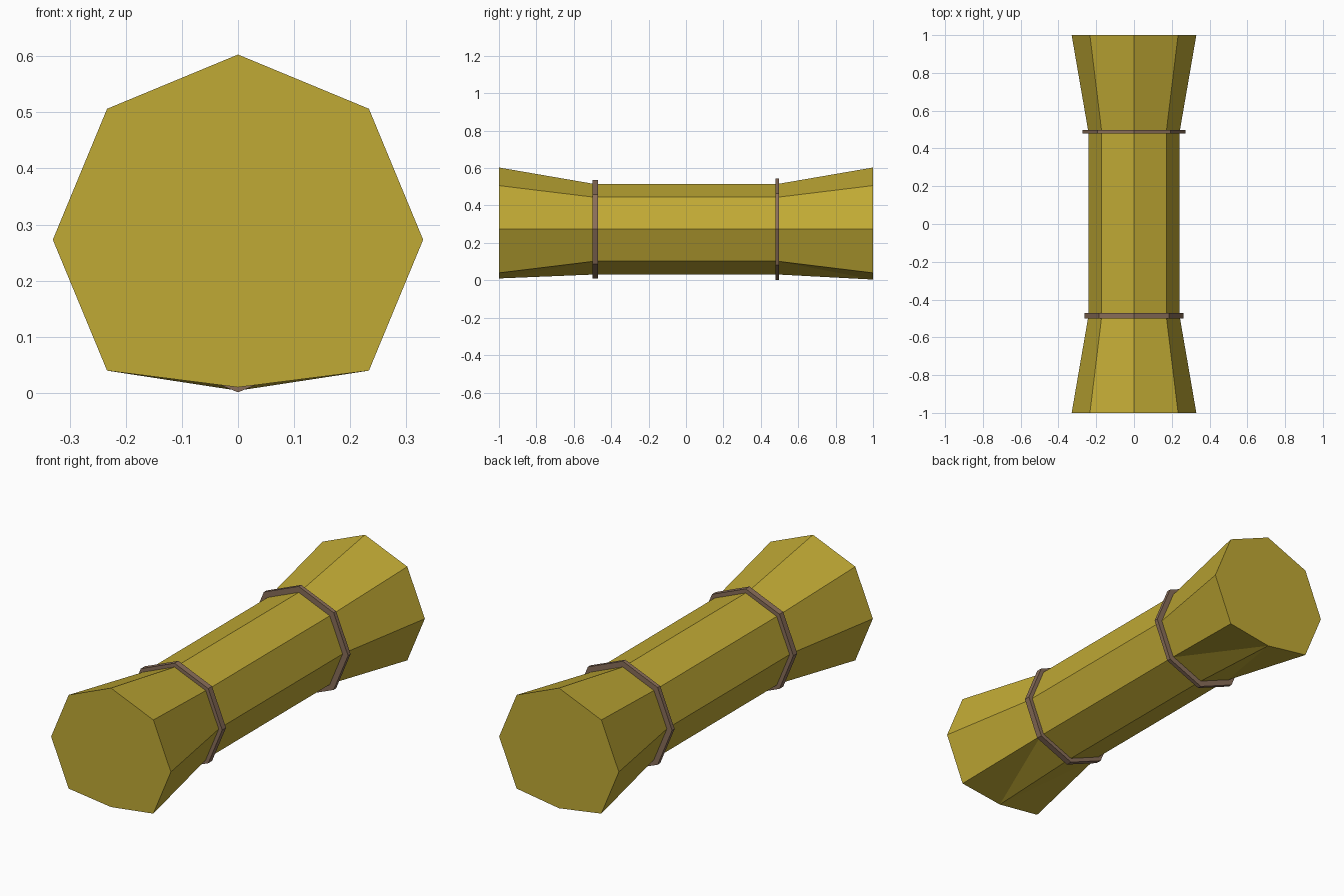
import bpy
import bmesh
from math import sin, cos, pi

default = bpy.data.objects.get("Cube")
if default:
    bpy.data.objects.remove(default, do_unlink=True)

AXIS_Z = 0.273
SIDES = 8
BOTTOM = 6  # index of the corner pointing straight down


def material(name, color):
    mat = bpy.data.materials.new(name)
    mat.use_nodes = True
    mat.diffuse_color = color
    mat.node_tree.nodes["Principled BSDF"].inputs["Base Color"].default_value = color
    return mat


def octagon(bm, y, radius):
    return [bm.verts.new((radius * cos(2 * pi * i / SIDES), y,
                          AXIS_Z + radius * sin(2 * pi * i / SIDES)))
            for i in range(SIDES)]


def bridge(bm, a, b):
    for i in range(SIDES):
        j = (i + 1) % SIDES
        bm.faces.new((a[i], a[j], b[j], b[i]))


def finish(bm, name, mat):
    bmesh.ops.recalc_face_normals(bm, faces=bm.faces[:])
    mesh = bpy.data.meshes.new(name)
    bm.to_mesh(mesh)
    bm.free()
    mesh.materials.append(mat)
    obj = bpy.data.objects.new(name, mesh)
    bpy.context.collection.objects.link(obj)
    return obj


straw = material("straw yellow", (0.53, 0.40, 0.035, 1))
twine = material("twine brown", (0.25, 0.155, 0.10, 1))

# Bundle: straight waist flaring to both ends, with flattened undersides
bm = bmesh.new()
front, waist_a, waist_b, back = [
    octagon(bm, y, r) for y, r in
    ((-1, 0.33), (-0.49, 0.242), (0.49, 0.242), (1, 0.33))]
front[BOTTOM].co.z = 0.01
back[BOTTOM].co.z = 0.004
bridge(bm, waist_a, waist_b)
for end, waist in ((front, waist_a), (back, waist_b)):
    bm.faces.new(end)
    for i in range(SIDES):
        j = (i + 1) % SIDES
        if BOTTOM in (i, j):
            # Fold the bent underside from the end tip to the waist side corner
            side = j if i == BOTTOM else i
            bm.faces.new((end[side], end[BOTTOM], waist[side]))
            bm.faces.new((waist[side], end[BOTTOM], waist[BOTTOM]))
        else:
            bm.faces.new((end[i], end[j], waist[j], waist[i]))
finish(bm, "straw_bundle", straw)


# Twine bands around the waist
def band(name, y0, y1, radius):
    bm = bmesh.new()
    loops = [octagon(bm, y, r) for y, r in
             ((y0, radius), (y1, radius), (y1, 0.235), (y0, 0.235))]
    for k in range(4):
        bridge(bm, loops[k], loops[(k + 1) % 4])
    finish(bm, name, twine)


band("front_twine_band", -0.50, -0.47, 0.263)
band("back_twine_band", 0.478, 0.498, 0.272)
